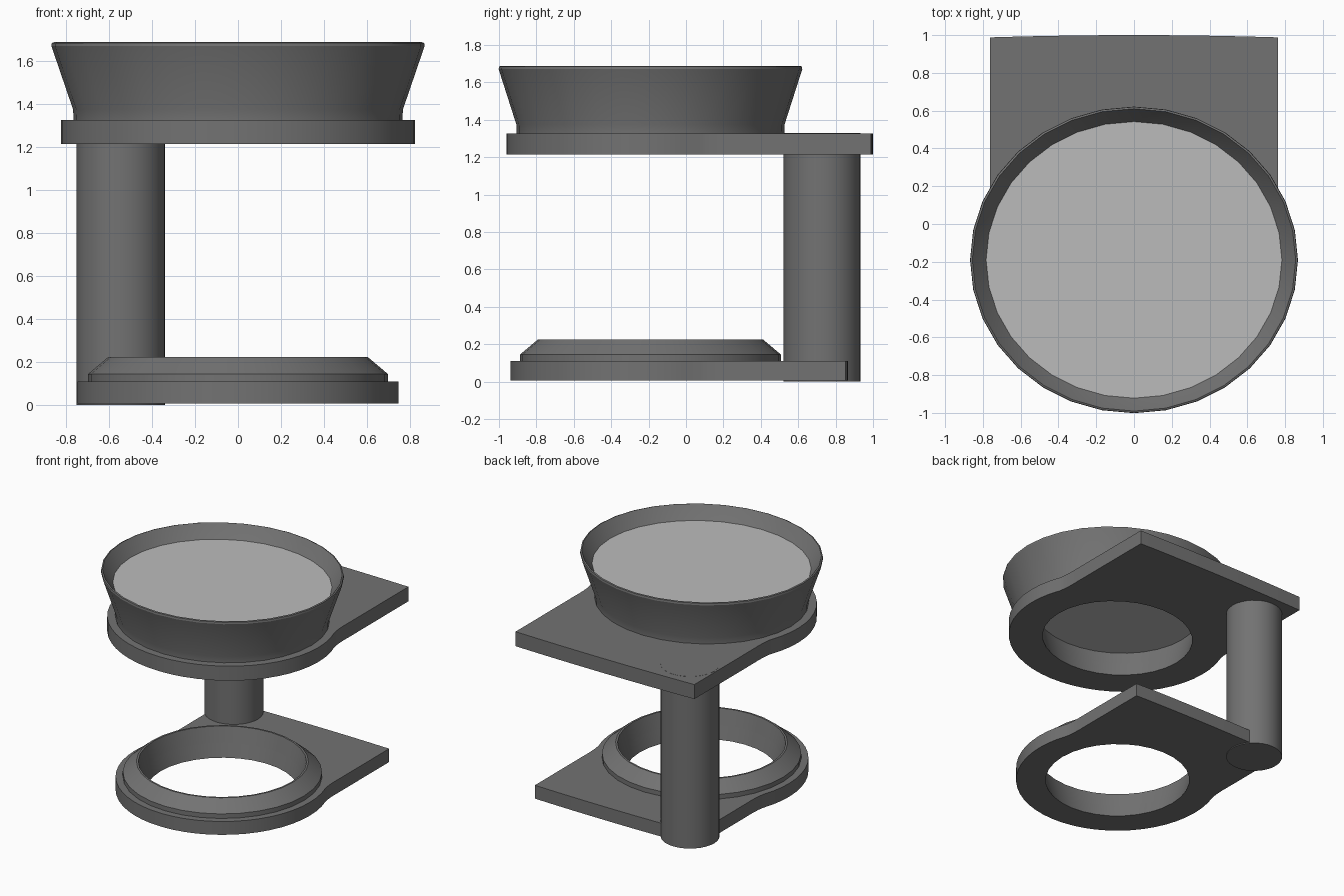
import bpy, bmesh
from math import pi, sin, cos, radians

if "Cube" in bpy.data.objects:
    bpy.data.objects.remove(bpy.data.objects["Cube"])

CY = -0.19      # shared y centre of the rings
SEG = 32


def material(name, v):
    m = bpy.data.materials.new(name)
    m.diffuse_color = (v, v, v, 1)
    m.use_nodes = True
    m.node_tree.nodes["Principled BSDF"].inputs["Base Color"].default_value = m.diffuse_color
    return m


BODY = material("dark_grey", 0.17)
GLASS = material("light_grey", 0.5)


def finish(name, bm, mat, smooth=True):
    bmesh.ops.recalc_face_normals(bm, faces=bm.faces[:])
    me = bpy.data.meshes.new(name)
    bm.to_mesh(me)
    bm.free()
    ob = bpy.data.objects.new(name, me)
    bpy.context.collection.objects.link(ob)
    me.materials.append(mat)
    if smooth:
        bpy.ops.object.select_all(action='DESELECT')
        ob.select_set(True)
        bpy.context.view_layer.objects.active = ob
        bpy.ops.object.shade_smooth_by_angle(angle=radians(25))
    return ob


def ellipse(r, ratio, cx=0, cy=CY):
    return [(cx + r * cos(2 * pi * i / SEG), cy + r * ratio * sin(2 * pi * i / SEG))
            for i in range(SEG)]


def add_loop(bm, pts, z):
    return [bm.verts.new((x, y, z)) for x, y in pts]


def bridge(bm, a, b):
    n = len(a)
    for i in range(n):
        j = (i + 1) % n
        bm.faces.new((a[i], a[j], b[j], b[i]))


def lathe(name, profile, ratio, mat, closed, cx=0, cy=CY):
    """Spin (radius, z) points; closed = tube section, else capped solid."""
    bm = bmesh.new()
    loops = [add_loop(bm, ellipse(r, ratio, cx, cy), z) for r, z in profile]
    for a, b in zip(loops, loops[1:]):
        bridge(bm, a, b)
    if closed:
        bridge(bm, loops[-1], loops[0])
    else:
        bm.faces.new(loops[0])
        bm.faces.new(loops[-1])
    return finish(name, bm, mat)


def plate(name, r, ratio, half_w, back, z0, z1, hole0, hole1):
    """Round front blending into a squared tail with a slightly bowed back edge."""
    right = [(r * sin(t), CY - r * ratio * cos(t))
             for t in (radians(110) * i / 16 for i in range(1, 17))]
    # concave blend from the round front into the straight side
    x0, y0 = right[-1]
    y2 = y0 + 0.2
    for t in (0.25, 0.5, 0.75, 1.0):
        c = (half_w - 0.004, y0 + 0.07)
        right.append(tuple((1 - t) ** 2 * p + 2 * t * (1 - t) * q + t * t * s
                           for p, q, s in zip((x0, y0), c, (half_w, y2))))
    right += [(half_w * k, back - 0.012 * k * k) for k in (1, 0.75, 0.5, 0.25)]
    outline = ([(0, CY - r * ratio)] + right + [(0, back)]
               + [(-x, y) for x, y in reversed(right)])
    bm = bmesh.new()
    levels = []
    for z, h in ((z0, hole0), (z1, hole1)):
        levels.append((add_loop(bm, outline, z), add_loop(bm, ellipse(h, ratio), z)))
    bridge(bm, levels[0][0], levels[1][0])
    bridge(bm, levels[0][1], levels[1][1])
    for outer, inner in levels:
        edges = [bm.edges.get((lp[i - 1], lp[i]))
                 for lp in (outer, inner) for i in range(len(lp))]
        bmesh.ops.triangle_fill(bm, edges=edges, use_beauty=True)
    return finish(name, bm, BODY)


# lower plate and its chamfered lip
plate("lower_plate", 0.747, 1.0, 0.692, 0.866, 0.007, 0.11, 0.53, 0.558)
lathe("lower_lip", [(0.697, 0.11), (0.697, 0.145), (0.602, 0.225),
                    (0.588, 0.225), (0.558, 0.11)], 1.0, BODY, True)

# upper plate and its flared cup (slightly oval)
OVAL = 0.935
plate("upper_plate", 0.823, OVAL, 0.763, 1.0, 1.215, 1.327, 0.567, 0.594)
lathe("upper_cup", [(0.765, 1.327), (0.767, 1.375), (0.868, 1.67), (0.866, 1.684),
                    (0.856, 1.688), (0.783, 1.59), (0.62, 1.43), (0.594, 1.327)],
      OVAL, BODY, True)

# lens seated inside the cup
lathe("lens", [(0.62, 1.43), (0.783, 1.59)], OVAL, GLASS, False)

# post joining both plates
lathe("post", [(0.206, 0.0), (0.206, 1.328)], 1.0, BODY, False, -0.545, 0.728)
